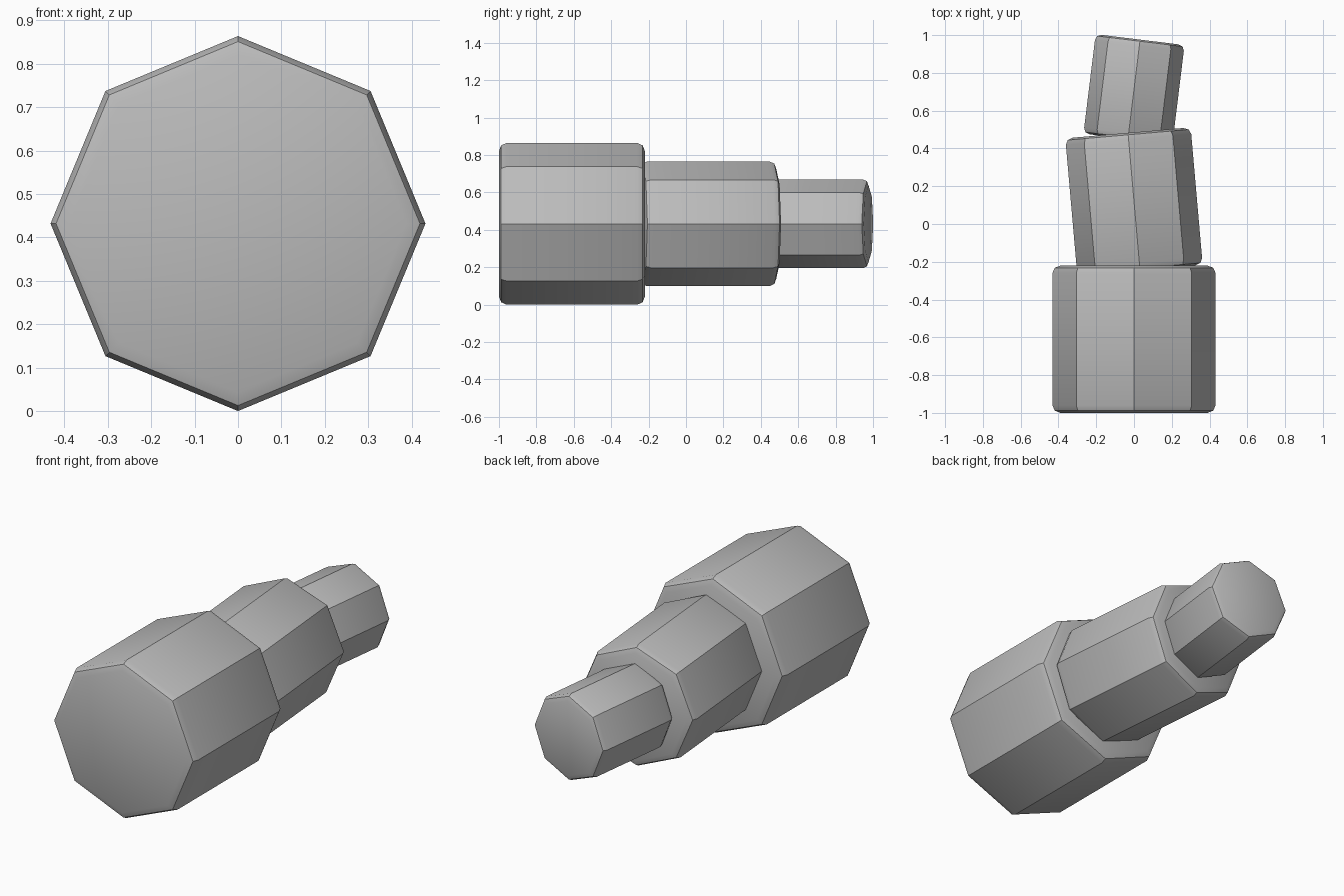
import bpy
import math
from mathutils import Matrix, Vector

if "Cube" in bpy.data.objects:
    bpy.data.objects.remove(bpy.data.objects["Cube"], do_unlink=True)

AXIS_HEIGHT = 0.432

grey = bpy.data.materials.new("plain grey")
grey.use_nodes = True
colour = (0.5, 0.5, 0.5, 1)
grey.diffuse_color = colour
grey.node_tree.nodes["Principled BSDF"].inputs["Base Color"].default_value = colour


def segment(name, radius, length, centre_y, turn, bevel):
    """Octagonal prism lying along y, swung sideways, with bevelled rims."""
    bpy.ops.mesh.primitive_cylinder_add(vertices=8, radius=radius, depth=length)
    obj = bpy.context.object
    obj.name = name
    lay_down = Matrix.Rotation(math.radians(-90), 4, "X")
    swing = Matrix.Rotation(math.radians(turn), 4, "Z")
    obj.data.transform(swing @ lay_down)
    obj.location = Vector((0, centre_y, AXIS_HEIGHT))
    obj.data.materials.append(grey)

    # Only the right-angled end rims are bevelled; the long edges stay crisp
    mod = obj.modifiers.new("rim bevel", "BEVEL")
    mod.width = bevel
    mod.segments = 2
    mod.limit_method = "ANGLE"
    mod.angle_limit = math.radians(60)
    bpy.ops.object.modifier_apply(modifier=mod.name)
    bpy.ops.object.shade_smooth_by_angle(angle=math.radians(35))
    return obj


# Three shrinking segments, each leaning the other way
segment("base_segment", 0.432, 0.78, -0.61, 0, 0.04)
segment("middle_segment", 0.333, 0.73, 0.119, 5, 0.036)
segment("tip_segment", 0.237, 0.53, 0.713, -7, 0.03)
